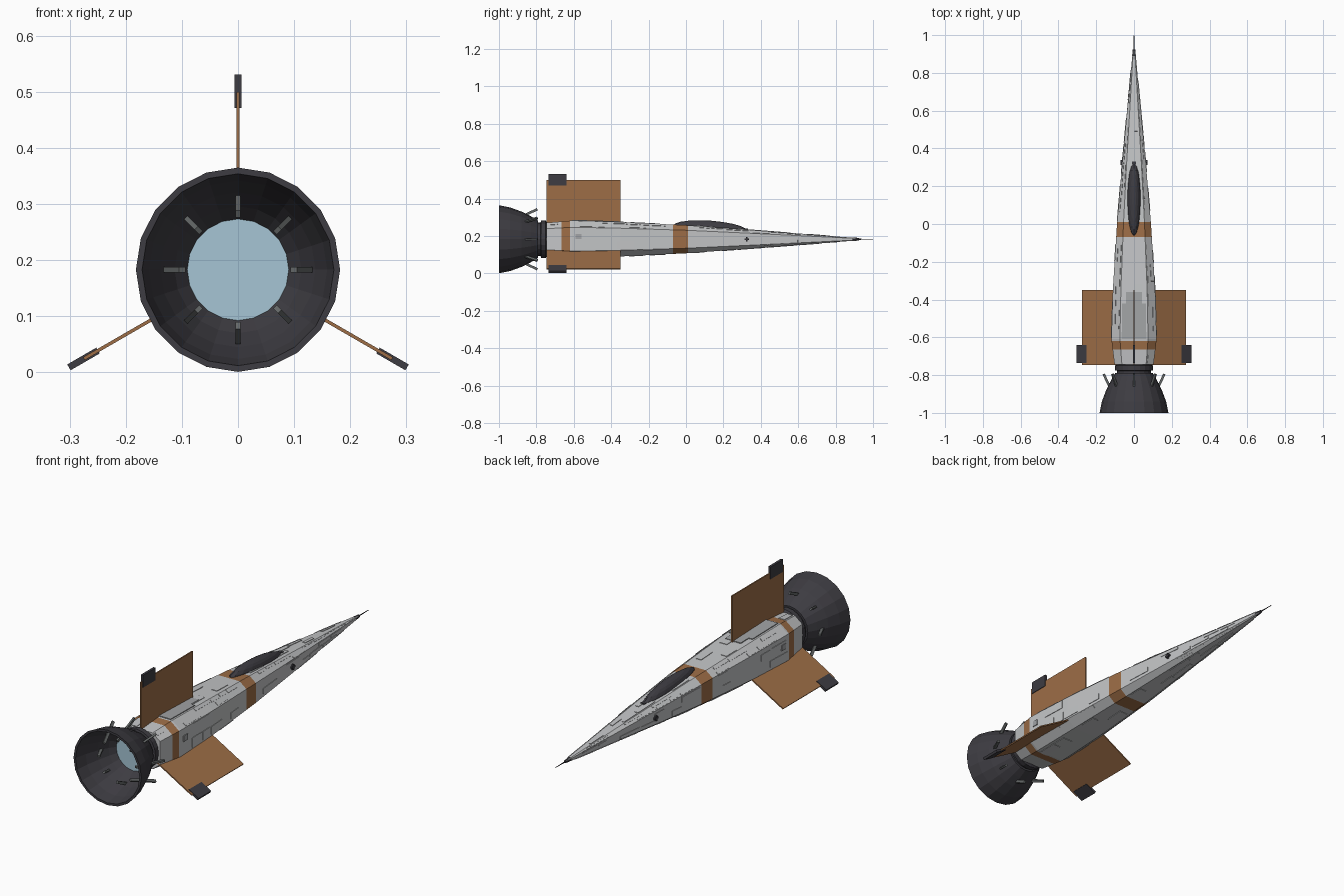
import bpy, bmesh, math, random
from mathutils import Vector, Matrix

if "Cube" in bpy.data.objects:
    bpy.data.objects.remove(bpy.data.objects["Cube"])
random.seed(4)
AXIS = 0.183  # height of the hull centre line


def material(name, r, g, b):
    m = bpy.data.materials.new(name)
    m.use_nodes = True
    m.diffuse_color = (r, g, b, 1)
    m.node_tree.nodes["Principled BSDF"].inputs["Base Color"].default_value = (r, g, b, 1)
    return m


hull_grey = material("hull grey", 0.55, 0.56, 0.57)
panel_grey = material("panel grey", 0.36, 0.37, 0.38)
copper = material("copper brown", 0.34, 0.155, 0.062)
dark = material("charcoal", 0.047, 0.045, 0.054)
strut_grey = material("strut grey", 0.13, 0.14, 0.14)
glow = material("engine pale blue", 0.38, 0.56, 0.66)


def finish(name, bm, *mats):
    bmesh.ops.recalc_face_normals(bm, faces=bm.faces)
    mesh = bpy.data.meshes.new(name)
    bm.to_mesh(mesh)
    bm.free()
    for m in mats:
        mesh.materials.append(m)
    ob = bpy.data.objects.new(name, mesh)
    bpy.context.collection.objects.link(ob)
    return ob


def box(name, centre, size, mat, turn=Matrix()):
    """Box placed around the hull axis, then turned about it."""
    bm = bmesh.new()
    bmesh.ops.create_cube(bm, size=1)
    bmesh.ops.scale(bm, vec=size, verts=bm.verts)
    bm.transform(Matrix.Translation((0, 0, AXIS)) @ turn @ Matrix.Translation(centre))
    return finish(name, bm, mat)


def loft(bm, rings, caps=True):
    loops = [[bm.verts.new(p) for p in ring] for ring in rings]
    n = len(loops[0])
    for a, b in zip(loops, loops[1:]):
        for i in range(n):
            bm.faces.new((a[i], a[(i + 1) % n], b[(i + 1) % n], b[i]))
    if caps:
        bm.faces.new(loops[0])
        bm.faces.new(loops[-1])


def circle(y, r, n):
    return [Vector((r * math.sin(math.tau * i / n), y, AXIS + r * math.cos(math.tau * i / n)))
            for i in range(n)]


def turned(name, profile, n, mat, caps=True):
    bm = bmesh.new()
    loft(bm, [circle(y, r, n) for y, r in profile], caps)
    return finish(name, bm, mat)


# Hull: tapering eight-sided section, as (y, half width, half height)
STATIONS = [(-0.745, 0.103, 0.088), (-0.61, 0.12, 0.1), (-0.35, 0.112, 0.092),
            (0, 0.09, 0.075), (0.33, 0.062, 0.051), (0.92, 0.006, 0.006)]
BANDS = [(-0.665, -0.62), (-0.07, 0.01)]


def section(y):
    for a, b in zip(STATIONS, STATIONS[1:]):
        if y <= b[0]:
            break
    t = (y - a[0]) / (b[0] - a[0])
    w, h = (a[k] + (b[k] - a[k]) * t for k in (1, 2))
    u, v = 0.62 * w, 0.64 * h
    corners = [(-u, h), (u, h), (w, v), (w, -v), (u, -h), (-u, -h), (-w, -v), (-w, v)]
    return [Vector((x, y, AXIS + z)) for x, z in corners]


cuts = sorted({s[0] for s in STATIONS} | {y for band in BANDS for y in band})
bm = bmesh.new()
loft(bm, [section(y) for y in cuts])
for f in bm.faces:
    y = f.calc_center_median().y
    f.material_index = int(any(lo < y < hi for lo, hi in BANDS))
finish("hull", bm, hull_grey, copper)


# Thin raised plating over the hull
def plate(bm, side, y0, y1, u0, u1, thick):
    pts = []
    for y, u in ((y0, u0), (y0, u1), (y1, u1), (y1, u0)):
        s = section(y)
        pts.append(s[side].lerp(s[(side + 1) % 8], u))
    n = (pts[2] - pts[0]).cross(pts[3] - pts[1]).normalized()
    mid = sum(pts, Vector()) / 4 - Vector((0, 0, AXIS))
    if n.x * mid.x + n.z * mid.z < 0:
        n = -n
    loft(bm, [[p - n * 0.002 for p in pts], [p + n * thick for p in pts]])


bm = bmesh.new()
for side in range(8):
    for lane in range(2):
        y = -0.735
        while y < 0.8:
            end = y + random.uniform(0.05, 0.13)
            clear = all(end < lo or y > hi for lo, hi in BANDS)
            if clear and random.random() < 0.5:
                u = lane * 0.5 + random.uniform(0.02, 0.12)
                plate(bm, side, y, end, u, u + random.uniform(0.2, 0.36), 0.0025)
            y = end + 0.01
finish("hull_plating", bm, hull_grey)

# Darker panel at the foot of the upper fin
bm = bmesh.new()
plate(bm, 0, -0.42, -0.36, 0.2, 0.8, 0.004)
plate(bm, 0, -0.61, -0.42, 0.06, 0.94, 0.004)
finish("dorsal_panel", bm, panel_grey)

# Nose cap and probe
turned("nose_cap", [(0.89, 0.01), (0.925, 0.007)], 8, dark)
turned("nose_probe", [(0.92, 0.003), (1.0, 0.0015)], 6, dark)

# Canopy, a long low blister
bm = bmesh.new()
bmesh.ops.create_uvsphere(bm, u_segments=16, v_segments=10, radius=1)
bmesh.ops.scale(bm, vec=(0.036, 0.2, 0.042), verts=bm.verts)
bm.transform(Matrix.Translation((0, 0.132, 0.24)) @ Matrix.Rotation(-0.075, 4, "X"))
finish("canopy", bm, dark)
box("canopy_front_latch", (0, 0.325, 0.052), (0.022, 0.014, 0.01), dark)

# Side thrusters shaped as small crosses
for label, s in (("left", 1), ("right", -1)):
    box(label + "_thruster_bar", (s * 0.064, 0.325, 0), (0.014, 0.026, 0.009), dark)
    box(label + "_thruster_post", (s * 0.064, 0.325, 0), (0.014, 0.009, 0.026), dark)
    box(label + "_rear_vent", (s * 0.117, -0.575, 0.015), (0.012, 0.03, 0.028), panel_grey)

# Three fins with tip pods
for i, label in enumerate(("upper", "left", "right")):
    turn = Matrix.Rotation(i * math.tau / 3, 4, "Y")
    box(label + "_fin", (0, -0.548, 0.1935), (0.006, 0.395, 0.247), copper, turn)
    box(label + "_fin_pod", (0, -0.688, 0.318), (0.012, 0.096, 0.06), dark, turn)

# Engine: stepped collar, hollow bell and glowing disc
turned("engine_collar", [(-0.74, 0.085), (-0.75, 0.1), (-0.775, 0.1),
                         (-0.777, 0.09), (-0.8, 0.09)], 20, dark)
turned("engine_bell", [(-0.79, 0.06), (-0.79, 0.1), (-0.83, 0.123), (-0.88, 0.148),
                       (-0.94, 0.17), (-1.0, 0.182), (-1.0, 0.171), (-0.94, 0.159),
                       (-0.88, 0.138), (-0.83, 0.113), (-0.8, 0.09)], 20, dark, False)
turned("engine_glow", [(-0.796, 0.09), (-0.803, 0.0905)], 20, glow)

# Eight struts piercing the bell
for i in range(8):
    turn = Matrix.Rotation(i * math.tau / 8, 4, "Y")
    lean = Matrix.Translation((0, -0.86, 0.13)) @ Matrix.Rotation(math.radians(25), 4, "X")
    box("engine_strut_%d" % (i + 1), (0, 0, 0), (0.009, 0.145, 0.013), strut_grey, turn @ lean)
